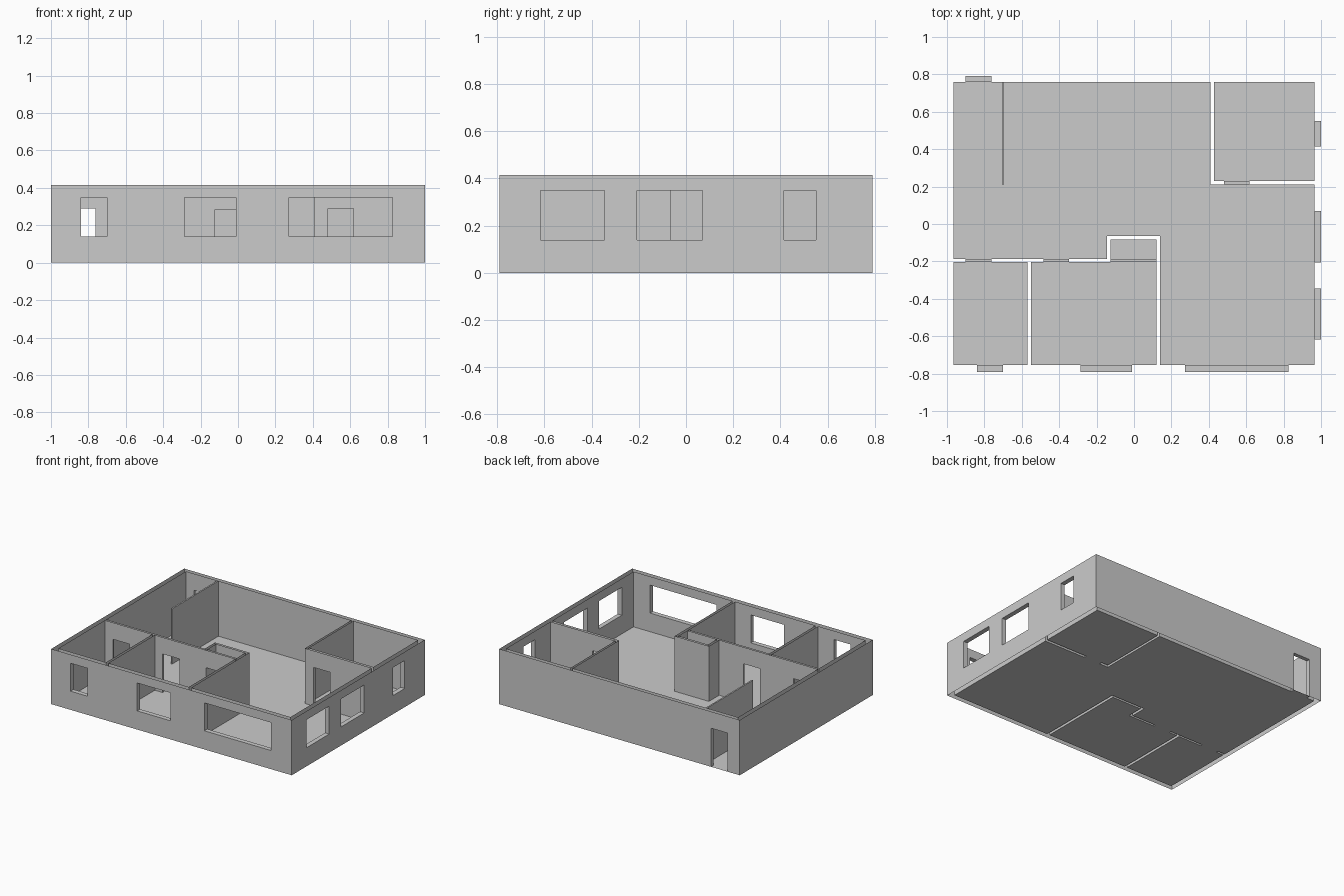
import bpy, bmesh

if "Cube" in bpy.data.objects:
    bpy.data.objects.remove(bpy.data.objects["Cube"])

H = 0.415                      # wall height
X, Y = 1.0, 0.79               # outer half sizes


def prism(name, pts, z0, z1):
    """Extrude a plan outline from z0 to z1 (flat sheet when equal)."""
    bm = bmesh.new()
    face = bm.faces.new([bm.verts.new((x, y, z0)) for x, y in pts])
    if z1 > z0:
        new = bmesh.ops.extrude_face_region(bm, geom=[face], use_keep_orig=True)["geom"]
        bmesh.ops.translate(bm, vec=(0, 0, z1 - z0),
                            verts=[g for g in new if isinstance(g, bmesh.types.BMVert)])
    bmesh.ops.recalc_face_normals(bm, faces=bm.faces)
    me = bpy.data.meshes.new(name)
    bm.to_mesh(me)
    bm.free()
    ob = bpy.data.objects.new(name, me)
    bpy.context.collection.objects.link(ob)
    return ob


def rect(x0, y0, x1, y1):
    return [(x0, y0), (x1, y0), (x1, y1), (x0, y1)]


def cut(target, pts, z0, z1):
    cutter = prism("cutter", pts, z0, z1)
    cutter.hide_render = True
    mod = target.modifiers.new("cut", 'BOOLEAN')
    mod.operation, mod.solver, mod.object = 'DIFFERENCE', 'EXACT', cutter
    bpy.context.view_layer.objects.active = target
    bpy.ops.object.modifier_apply(modifier=mod.name)
    bpy.data.objects.remove(cutter)


# Room outlines in plan
rooms = {
    "main_room": [(-.965, .76), (-.965, -.187), (-.145, -.187), (-.145, -.065),
                  (.14, -.065), (.14, -.755), (.965, -.755), (.965, .21),
                  (.41, .21), (.41, .76)],
    "left_bedroom": rect(-.965, -.755, -.57, -.202),
    "middle_bedroom": rect(-.55, -.755, .12, -.202),
    "closet": rect(-.125, -.187, .12, -.082),
    "back_bedroom": rect(.427, .23, .965, .76),
}
# Doorways: threshold rectangle and head height
doors = {
    "back_door": ((-.90, .76, -.762, Y), .29),
    "left_bedroom_door": ((-.90, -.202, -.762, -.187), .29),
    "middle_bedroom_door": ((-.485, -.202, -.347, -.187), .29),
    "closet_door": ((-.125, -.202, .12, -.187), .283),
    "back_bedroom_door": ((.482, .21, .617, .23), .29),
}
front_windows = [(-.84, -.70), (-.285, -.01), (.273, .827)]
right_windows = [(-.617, -.345), (-.207, .07), (.415, .552)]

# Walls: block with rooms, doors and windows cut out
walls = prism("walls", rect(-X, -Y, X, Y), 0, H)
for outline in rooms.values():
    cut(walls, outline, -.1, H + .1)
for (x0, y0, x1, y1), top in doors.values():
    cut(walls, rect(x0, y0 - .02, x1, y1 + .02), -.1, top)
for a, b in front_windows:
    cut(walls, rect(a, -Y - .05, b, -.74), .14, .35)
for a, b in right_windows:
    cut(walls, rect(.95, a, X + .05, b), .14, .35)

# Walls are open shells: drop the top and bottom caps
bm = bmesh.new()
bm.from_mesh(walls.data)
caps = [f for f in bm.faces if abs(f.normal.z) > .9
        and (f.calc_center_median().z < .01 or f.calc_center_median().z > H - .01)]
bmesh.ops.delete(bm, geom=caps, context='FACES')
bm.to_mesh(walls.data)
bm.free()

# Floor sheets and door thresholds
for name, outline in rooms.items():
    prism(name + "_floor", outline, 0, 0)
for name, (r, top) in doors.items():
    prism(name + "_threshold", rect(*r), 0, 0)

# Thin entrance partition
prism("entrance_partition", rect(-.706, .21, -.695, .76), 0, H)
